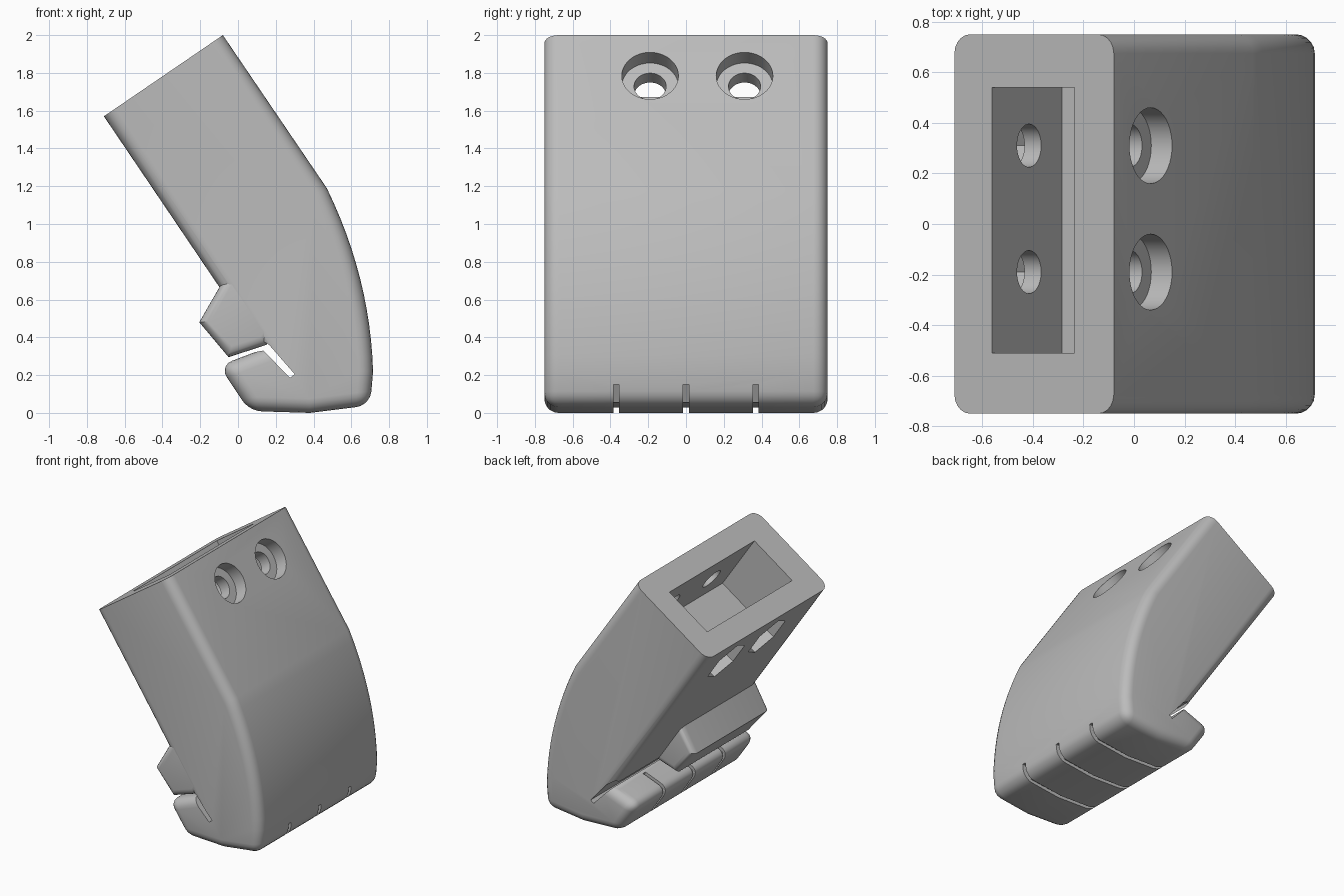
import bpy, bmesh
from math import cos, sin, pi, radians
from mathutils import Matrix, Vector

old = bpy.data.objects.get("Cube")
if old:
    bpy.data.objects.remove(old, do_unlink=True)

grey = bpy.data.materials.new("plain grey")
grey.use_nodes = True
colour = (0.5, 0.5, 0.5, 1)
grey.diffuse_color = colour
grey.node_tree.nodes["Principled BSDF"].inputs["Base Color"].default_value = colour


def prism(name, pts, y0, y1, radius=0, sharp=(), corners=(), matrix=None):
    """Extrude an x-z outline along y, rounding its rims and chosen corners."""
    bm = bmesh.new()
    near = [bm.verts.new((x, y0, z)) for x, z in pts]
    far = [bm.verts.new((x, y1, z)) for x, z in pts]
    n = len(pts)
    bm.faces.new(near)
    bm.faces.new(far[::-1])
    rims = []
    for i in range(n):
        j = (i + 1) % n
        bm.faces.new((near[j], near[i], far[i], far[j]))
        if i not in sharp:
            rims += [bm.edges.get((near[i], near[j])), bm.edges.get((far[i], far[j]))]
    rims += [bm.edges.get((near[i], far[i])) for i in corners]
    bmesh.ops.recalc_face_normals(bm, faces=bm.faces[:])
    if radius:
        bmesh.ops.bevel(bm, geom=rims, offset=radius, segments=5, profile=0.5,
                        affect='EDGES', clamp_overlap=False)
        bmesh.ops.recalc_face_normals(bm, faces=bm.faces[:])
    if matrix:
        bm.transform(matrix)
        bmesh.ops.recalc_face_normals(bm, faces=bm.faces[:])
    mesh = bpy.data.meshes.new(name)
    bm.to_mesh(mesh)
    bm.free()
    mesh.materials.append(grey)
    ob = bpy.data.objects.new(name, mesh)
    bpy.context.collection.objects.link(ob)
    return ob


def activate(ob):
    bpy.ops.object.select_all(action='DESELECT')
    ob.select_set(True)
    bpy.context.view_layer.objects.active = ob


def cut(ob, cutter):
    cutter.hide_render = True
    mod = ob.modifiers.new("cut", 'BOOLEAN')
    mod.operation = 'DIFFERENCE'
    mod.solver = 'EXACT'
    mod.object = cutter
    activate(ob)
    bpy.ops.object.modifier_apply(modifier=mod.name)
    bpy.data.objects.remove(cutter, do_unlink=True)


# Slanted frame of the socket end: across the top, and down the sleeve
across = Vector((0.826, 0, 0.563))
down = Vector((0.563, 0, -0.826))
corner = Vector((-0.71, 0, 1.57))


def at(u, d):
    p = corner + across * u + down * d
    return p.x, p.z


# Main body with curled fingers
start, ctrl, end = Vector((0.47, 1.19)), Vector((0.70, 0.72)), Vector((0.715, 0.22))
knuckles = []
for k in range(13):
    t = k / 12
    knuckles.append(tuple(start * (1 - t) ** 2 + ctrl * 2 * t * (1 - t) + end * t * t))
outline = [(-0.71, 1.57), (-0.08, 2.0)] + knuckles
first = len(outline)
outline += [(0.70, 0.04), (0.38, 0.0), (0.06, 0.01), (-0.10, 0.25), (0.125, 0.335)]
body = prism("fist_body", outline, -0.75, 0.75, 0.075, sharp=(0,),
             corners=(first, first + 2, first + 3))

# Crease between the fingers and the palm
cut(body, prism("crease_cutter", [(0.10, 0.40), (0.165, 0.36), (0.30, 0.205),
                                  (0.275, 0.185), (0.135, 0.33), (0.08, 0.32)], -1, 1))

# Grooves that separate the four fingers
groove = [(0.8, 0.15), (0.8, -0.1), (-0.2, -0.1), (-0.2, 0.28), (0.10, 0.345),
          (0.11, 0.30), (-0.05, 0.238), (0.08, 0.035), (0.4, 0.028), (0.63, 0.055), (0.68, 0.15)]
for y in (-0.37, 0, 0.37):
    cut(body, prism("groove_cutter", groove, y - 0.015, y + 0.015))

# Rectangular socket in the slanted end
cut(body, prism("socket_cutter", [at(0.18, -0.1), at(0.575, -0.1), at(0.575, 0.49),
                                  at(0.18, 0.49)], -0.51, 0.54))


# Bolt holes with a round recess outside and a hexagonal one behind
def bolt_cutter(y, sides, r, u0, u1):
    ring = [(r * cos(2 * pi * i / sides), r * sin(2 * pi * i / sides)) for i in range(sides)]
    pos = corner + down * 0.26 + Vector((0, y, 0))
    m = Matrix((down, across, (0, -1, 0))).transposed().to_4x4()
    return prism("bolt_cutter", ring, u0, u1, matrix=Matrix.Translation(pos) @ m)


for y in (-0.19, 0.31):
    cut(body, bolt_cutter(y, 40, 0.085, -0.1, 0.9))
    cut(body, bolt_cutter(y, 40, 0.15, 0.663, 0.9))
    cut(body, bolt_cutter(y, 6, 0.18, -0.1, 0.1))

# Thumb folded over the near fingers
thumb = prism("thumb", [(-0.05, 0.75), (-0.205, 0.48), (-0.05, 0.295), (0.15, 0.36),
                        (0.25, 0.5), (0.12, 0.75)], -0.748, 0.2, 0.05)

for ob in (body, thumb):
    activate(ob)
    bpy.ops.object.shade_smooth_by_angle(angle=radians(30))
